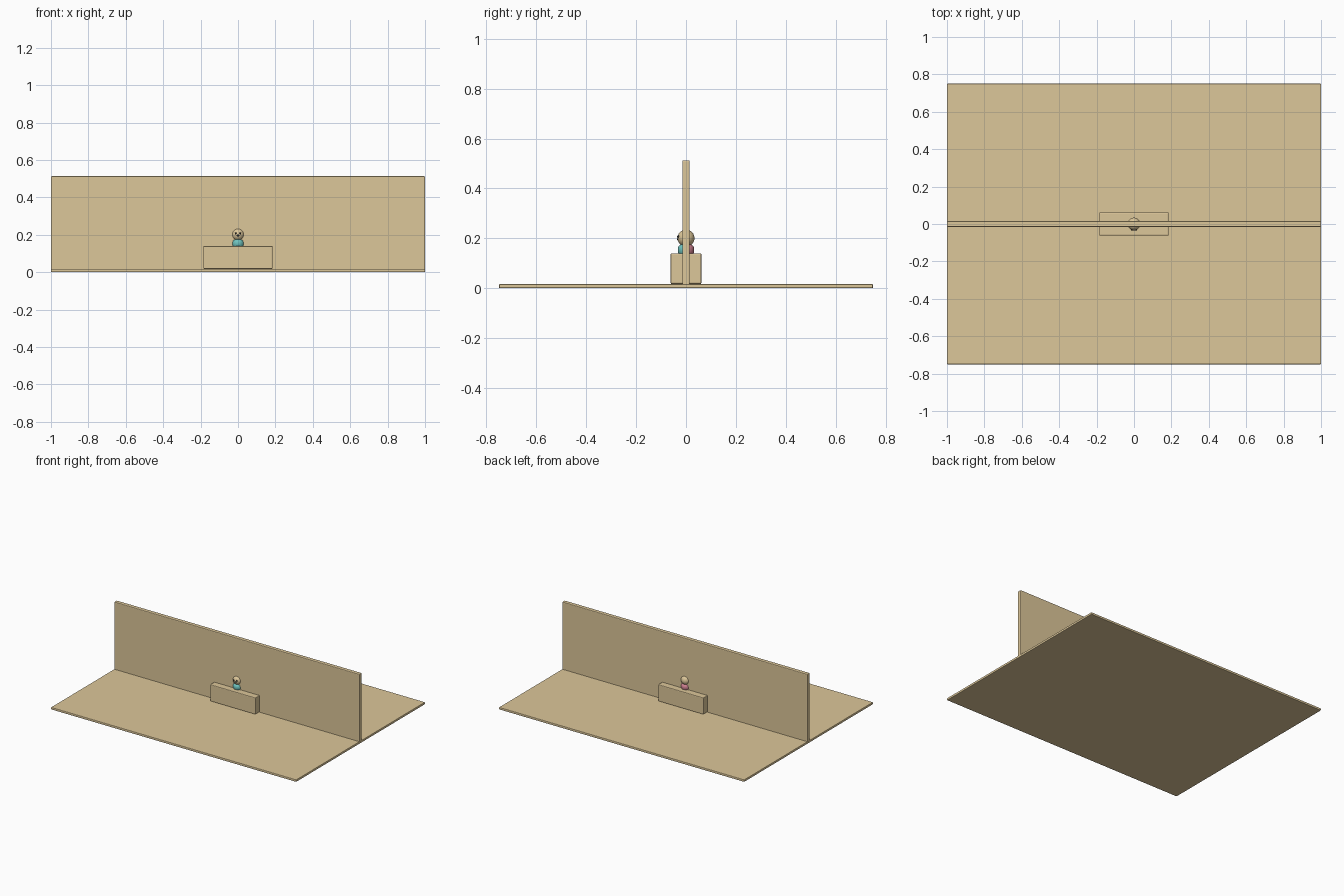
import bpy, bmesh, math

if "Cube" in bpy.data.objects:
    bpy.data.objects.remove(bpy.data.objects["Cube"])


def material(name, rgb):
    m = bpy.data.materials.new(name)
    m.diffuse_color = (*rgb, 1)
    m.use_nodes = True
    m.node_tree.nodes["Principled BSDF"].inputs["Base Color"].default_value = m.diffuse_color
    return m


SAND = material("sand", (0.72, 0.57, 0.32))
TEAL = material("teal", (0.16, 0.55, 0.52))
PINK = material("pink", (0.62, 0.22, 0.28))
DARK = material("dark", (0.03, 0.03, 0.03))


def box(name, x, y, z0, z1, mat, bevel):
    bpy.ops.mesh.primitive_cube_add(size=1, location=(0, 0, (z0 + z1) / 2))
    ob = bpy.context.object
    ob.name = name
    ob.scale = (x, y, z1 - z0)
    bpy.ops.object.transform_apply(location=False, rotation=False, scale=True)
    ob.data.materials.append(mat)
    b = ob.modifiers.new("edge", "BEVEL")
    b.width = bevel
    b.segments = 2
    return ob


def ball(name, loc, r, mat, squash=(1, 1, 1), segs=24):
    bpy.ops.mesh.primitive_uv_sphere_add(segments=segs, ring_count=segs // 2,
                                         radius=r, location=loc)
    ob = bpy.context.object
    ob.name = name
    ob.scale = squash
    ob.data.materials.append(mat)
    bpy.ops.object.shade_smooth()
    return ob


def half_lathe(name, profile, start, mat, steps=16):
    # closed half-round solid: shirt front or shirt back
    bm = bmesh.new()
    rings = []
    for i in range(steps + 1):
        a = start + math.pi * i / steps
        rings.append([bm.verts.new((r * math.cos(a), r * math.sin(a), z))
                      for r, z in profile])
    for a, b in zip(rings, rings[1:]):
        for j in range(len(profile) - 1):
            bm.faces.new((a[j], b[j], b[j + 1], a[j + 1]))
    bmesh.ops.holes_fill(bm, edges=[e for e in bm.edges if e.is_boundary])
    bmesh.ops.recalc_face_normals(bm, faces=bm.faces)
    me = bpy.data.meshes.new(name)
    bm.to_mesh(me)
    bm.free()
    ob = bpy.data.objects.new(name, me)
    bpy.context.collection.objects.link(ob)
    me.materials.append(mat)
    bpy.ops.object.select_all(action="DESELECT")
    ob.select_set(True)
    bpy.context.view_layer.objects.active = ob
    bpy.ops.object.shade_smooth_by_angle(angle=math.radians(40))


# Stage: floor, dividing wall and counter
box("floor", 2.0, 1.5, 0, 0.017, SAND, 0.004)
box("dividing_wall", 2.0, 0.03, 0.012, 0.513, SAND, 0.005)
box("counter", 0.37, 0.124, 0.017, 0.14, SAND, 0.005)

# Figure: shirt halves in two colours, one on each side of the wall
shirt = [(0.029, 0.138), (0.033, 0.145), (0.033, 0.160),
         (0.029, 0.170), (0.018, 0.176)]
half_lathe("front_shirt", shirt, math.pi, TEAL)
half_lathe("back_shirt", shirt, 0, PINK)
ball("head", (0, 0, 0.201), 0.034, SAND)

# Face on the front side
for s in (-1, 1):
    ball("eye", (s * 0.012, -0.031, 0.207), 0.005, DARK, segs=12)
ball("mouth", (0, -0.0325, 0.196), 0.009, DARK, (1, 0.4, 0.5), segs=12)
